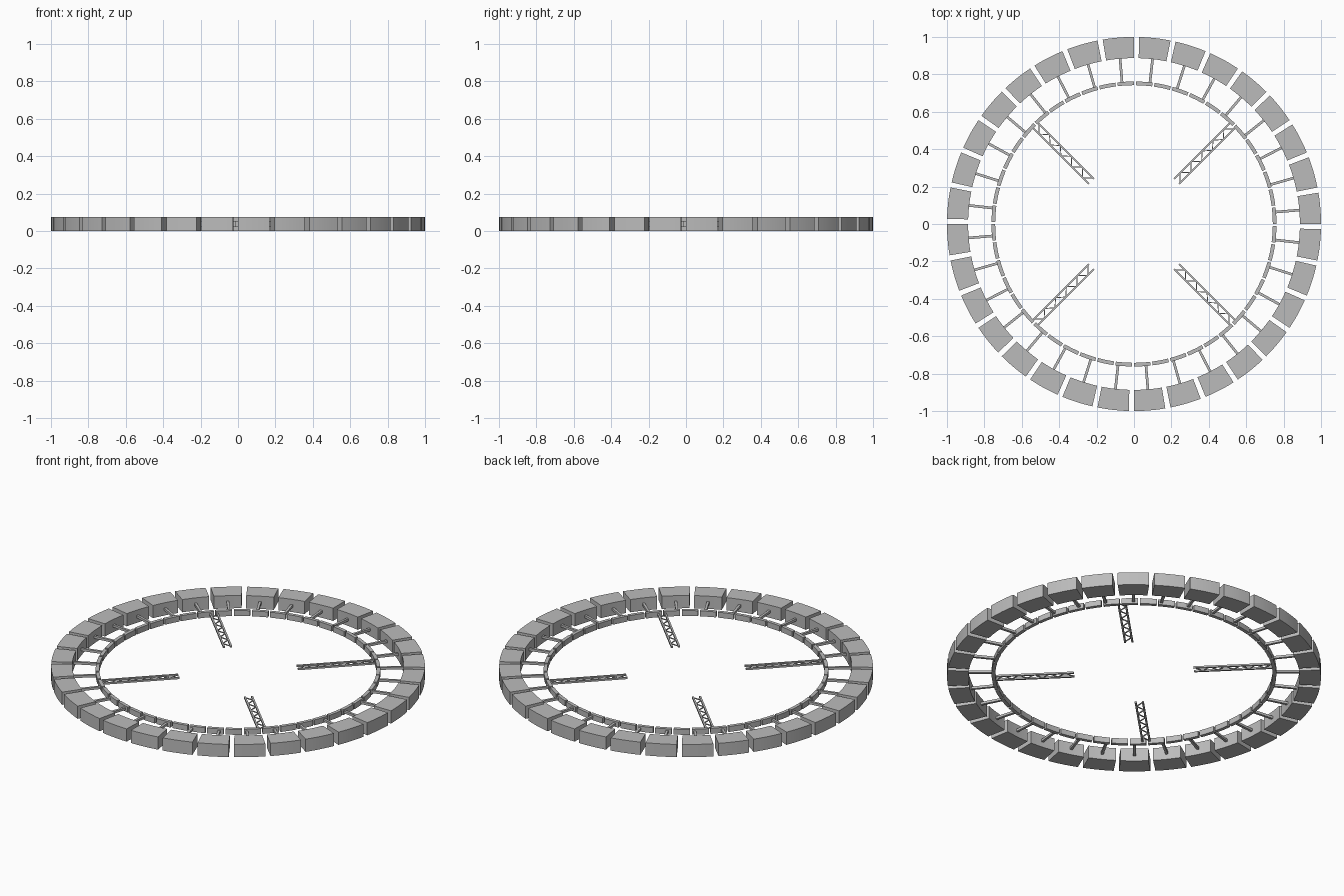
import bpy, bmesh, math
from mathutils import Matrix, Vector

if "Cube" in bpy.data.objects:
    bpy.data.objects.remove(bpy.data.objects["Cube"])

MID = 0.0375  # mid height of the whole wheel


def material(name, grey):
    m = bpy.data.materials.new(name)
    m.diffuse_color = (grey, grey, grey, 1)
    m.use_nodes = True
    m.node_tree.nodes["Principled BSDF"].inputs["Base Color"].default_value = m.diffuse_color
    return m


GREY = material("station grey", 0.5)


def arc_block(bm, r0, r1, z0, z1, a0, a1, steps):
    """Curved box between two radii, two heights and two angles (degrees)."""
    rows = []
    for i in range(steps + 1):
        a = math.radians(a0 + (a1 - a0) * i / steps)
        c, s = math.cos(a), math.sin(a)
        rows.append([bm.verts.new((r * c, r * s, z))
                     for r, z in ((r0, z0), (r1, z0), (r1, z1), (r0, z1))])
    for p, q in zip(rows, rows[1:]):
        for k in range(4):
            n = (k + 1) % 4
            bm.faces.new((p[k], p[n], q[n], q[k]))
    bm.faces.new(rows[0][::-1])
    bm.faces.new(rows[-1])


def bar(bm, p, q, width, height):
    """Straight horizontal bar from p to q."""
    p, q = Vector(p), Vector(q)
    d = q - p
    m = (Matrix.Translation((p + q) / 2)
         @ Matrix.Rotation(math.atan2(d.y, d.x), 4, 'Z')
         @ Matrix.Diagonal((d.length, width, height, 1)))
    bmesh.ops.create_cube(bm, size=1, matrix=m)


def finish(bm, name, smooth=False):
    bmesh.ops.recalc_face_normals(bm, faces=bm.faces)
    me = bpy.data.meshes.new(name)
    bm.to_mesh(me)
    bm.free()
    me.materials.append(GREY)
    ob = bpy.data.objects.new(name, me)
    bpy.context.collection.objects.link(ob)
    if smooth:
        bpy.ops.object.select_all(action='DESELECT')
        ob.select_set(True)
        bpy.context.view_layer.objects.active = ob
        bpy.ops.object.shade_smooth_by_angle(angle=math.radians(30))
    return ob


# Outer ring of 32 separate modules
bm = bmesh.new()
step = 360 / 32
for i in range(32):
    arc_block(bm, 0.887, 1.0, 0, 0.075, i * step, i * step + 9.65, 6)
finish(bm, "outer_modules", True)

# Thin inner ring of 48 segments
bm = bmesh.new()
for i in range(48):
    arc_block(bm, 0.742, 0.762, MID - 0.016, MID + 0.016,
              i * 7.5, i * 7.5 + 6.7, 4)
finish(bm, "inner_ring", True)

# Short spokes joining each module to the inner ring
bm = bmesh.new()
for i in range(32):
    a = math.radians(i * step + 4.82)
    d = Vector((math.cos(a), math.sin(a), 0))
    z = Vector((0, 0, MID))
    bar(bm, d * 0.755 + z, d * 0.892 + z, 0.014, 0.014)
finish(bm, "module_spokes")

# Four lattice arms pointing toward the centre
R0, R1, HALF, BAYS = 0.322, 0.745, 0.0195, 10
for k in range(4):
    bm = bmesh.new()
    for side in (-1, 1):
        bar(bm, (R0, side * HALF, MID), (R1, side * HALF, MID), 0.01, 0.01)
    for i in range(BAYS):
        s = 1 if i % 2 else -1
        x0 = R0 + 0.005 + (R1 - R0 - 0.01) * i / BAYS
        x1 = R0 + 0.005 + (R1 - R0 - 0.01) * (i + 1) / BAYS
        bar(bm, (x0, s * HALF, MID), (x1, -s * HALF, MID), 0.005, 0.005)
    bm.transform(Matrix.Rotation(math.radians(45 + 90 * k), 4, 'Z'))
    finish(bm, f"lattice_arm_{k + 1}")
